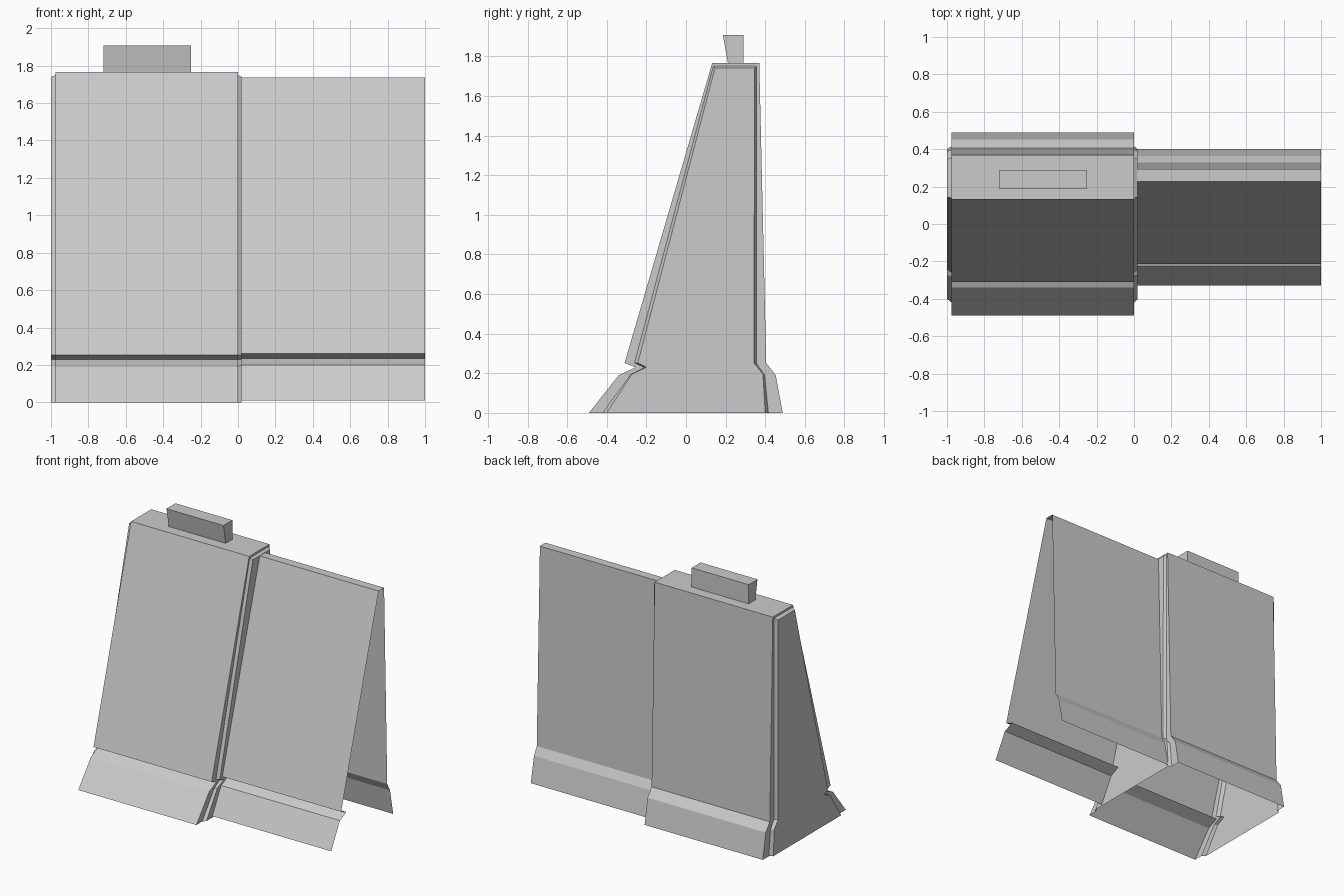
import bpy
import bmesh


def loft(name, rings, capped):
    """Skin (x, profile) sections along x; profiles run front foot -> top -> back foot."""
    bm = bmesh.new()
    rows = [[bm.verts.new((x, y, z)) for y, z in prof] for x, prof in rings]
    for a, b in zip(rows, rows[1:]):
        for i in range(len(a) - 1):
            bm.faces.new((a[i], b[i], b[i + 1], a[i + 1]))
    if capped:
        bm.faces.new(rows[0])
        bm.faces.new(rows[-1][::-1])
    mesh = bpy.data.meshes.new(name)
    bm.to_mesh(mesh)
    bm.free()
    ob = bpy.data.objects.new(name, mesh)
    bpy.context.collection.objects.link(ob)
    return ob


# Cross-sections (y, z): full body, recessed lip, end panel, slimmer side wing
body = [(-0.49, 0), (-0.34, 0.19), (-0.255, 0.23), (-0.31, 0.252),
        (0.132, 1.765), (0.37, 1.765), (0.405, 0.252), (0.453, 0.19), (0.488, 0)]
lip = [(-0.42, 0), (-0.28, 0.193), (-0.21, 0.23), (-0.26, 0.252),
       (0.138, 1.75), (0.355, 1.75), (0.355, 0.252), (0.397, 0.19), (0.416, 0)]
panel = [(-0.40, 0), (-0.272, 0.197), (-0.20, 0.23), (-0.243, 0.252),
         (0.146, 1.74), (0.347, 1.74), (0.342, 0.252), (0.388, 0.197), (0.40, 0)]
wing = [(-0.33, 0.01), (-0.228, 0.20), (-0.15, 0.235), (-0.213, 0.26),
        (0.228, 1.737), (0.293, 1.737), (0.33, 0.26), (0.363, 0.20), (0.40, 0.01)]

# Main barrier segment with stepped end panels, open underneath
loft("barrier_body", [(-1.0, panel), (-0.975, lip), (-0.975, body),
                      (0.0, body), (0.0, lip), (0.02, panel)], True)

# Slimmer wall shell, open at the far end and below
loft("wall_wing", [(0.02, wing), (1.0, wing)], False)

# Block on top with a slanted front
block = [(0.212, 1.765), (0.186, 1.908), (0.29, 1.908), (0.29, 1.765)]
loft("top_block", [(-0.72, block), (-0.25, block)], True)
